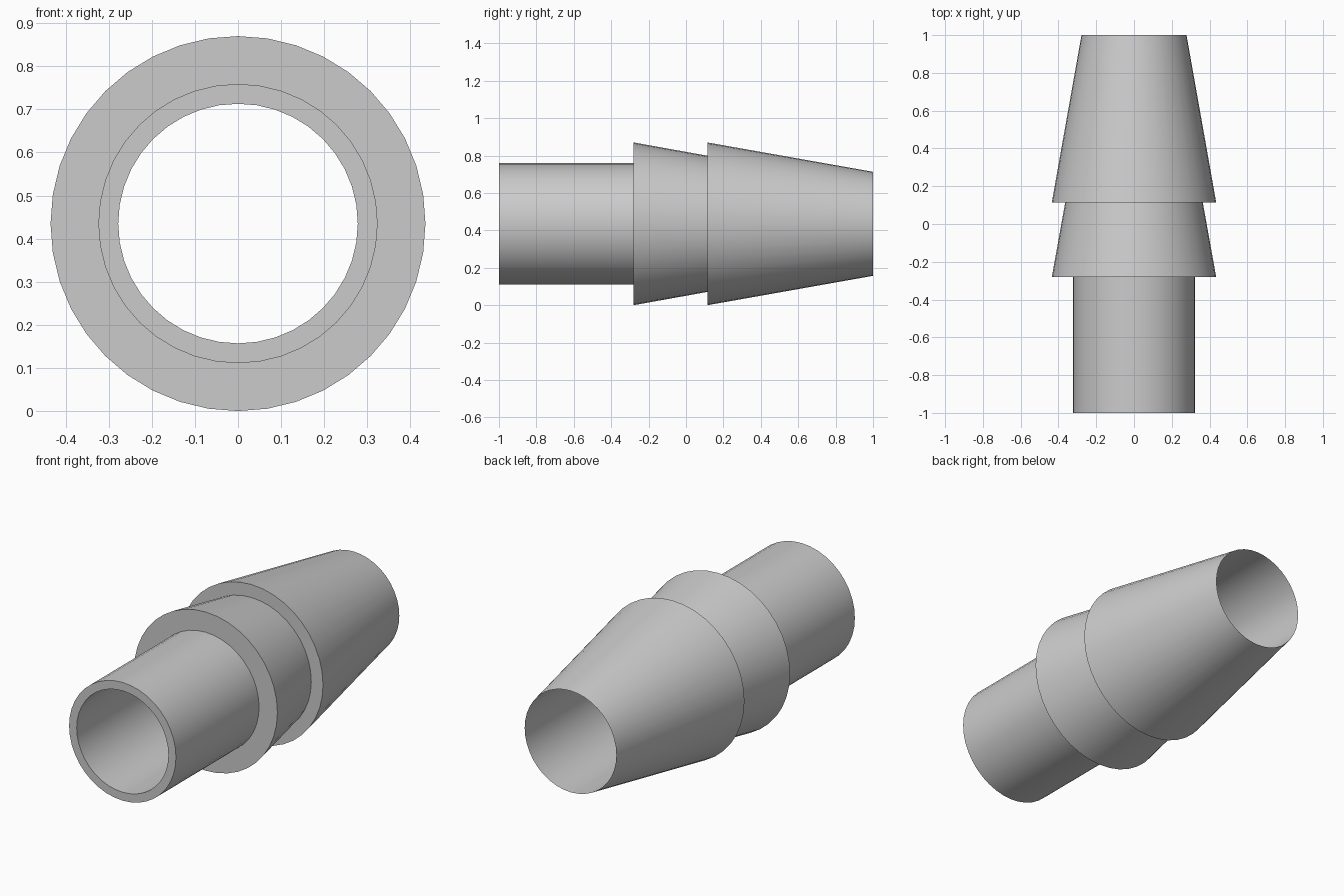
import bpy, bmesh, math
from mathutils import Matrix, Vector

cube = bpy.data.objects.get("Cube")
if cube:
    bpy.data.objects.remove(cube, do_unlink=True)

SEGMENTS = 40
RIM = 0.435     # barb rim radius, also the axis height
BORE = 0.278    # bore radius, meeting the tip in a sharp edge

grey = bpy.data.materials.new("plain_grey")
colour = (0.6, 0.6, 0.6, 1)
grey.diffuse_color = colour
grey.use_nodes = True
grey.node_tree.nodes["Principled BSDF"].inputs["Base Color"].default_value = colour

# Closed wall section as (y, radius), walked along the outside and back by the bore
section = [
    (-1, BORE), (-1, 0.324),            # pipe end
    (-0.28, 0.324), (-0.28, RIM),       # first barb
    (0.115, 0.364), (0.115, RIM),       # second barb
    (1, BORE),                          # tip
]

# Spin the section around the y axis
bm = bmesh.new()
rings = []
for y, r in section:
    rings.append([bm.verts.new((r * math.sin(a), y, RIM + r * math.cos(a)))
                  for a in (math.tau * i / SEGMENTS for i in range(SEGMENTS))])
for a, b in zip(rings, rings[1:] + rings[:1]):
    for i in range(SEGMENTS):
        j = (i + 1) % SEGMENTS
        bm.faces.new((a[i], a[j], b[j], b[i]))
bmesh.ops.recalc_face_normals(bm, faces=bm.faces)

mesh = bpy.data.meshes.new("barbed_hose_fitting")
bm.to_mesh(mesh)
bm.free()
mesh.materials.append(grey)
fitting = bpy.data.objects.new("barbed_hose_fitting", mesh)
bpy.context.collection.objects.link(fitting)

# Smooth round walls, sharp rims
bpy.ops.object.select_all(action='DESELECT')
fitting.select_set(True)
bpy.context.view_layer.objects.active = fitting
bpy.ops.object.shade_smooth_by_angle(angle=math.radians(30))
